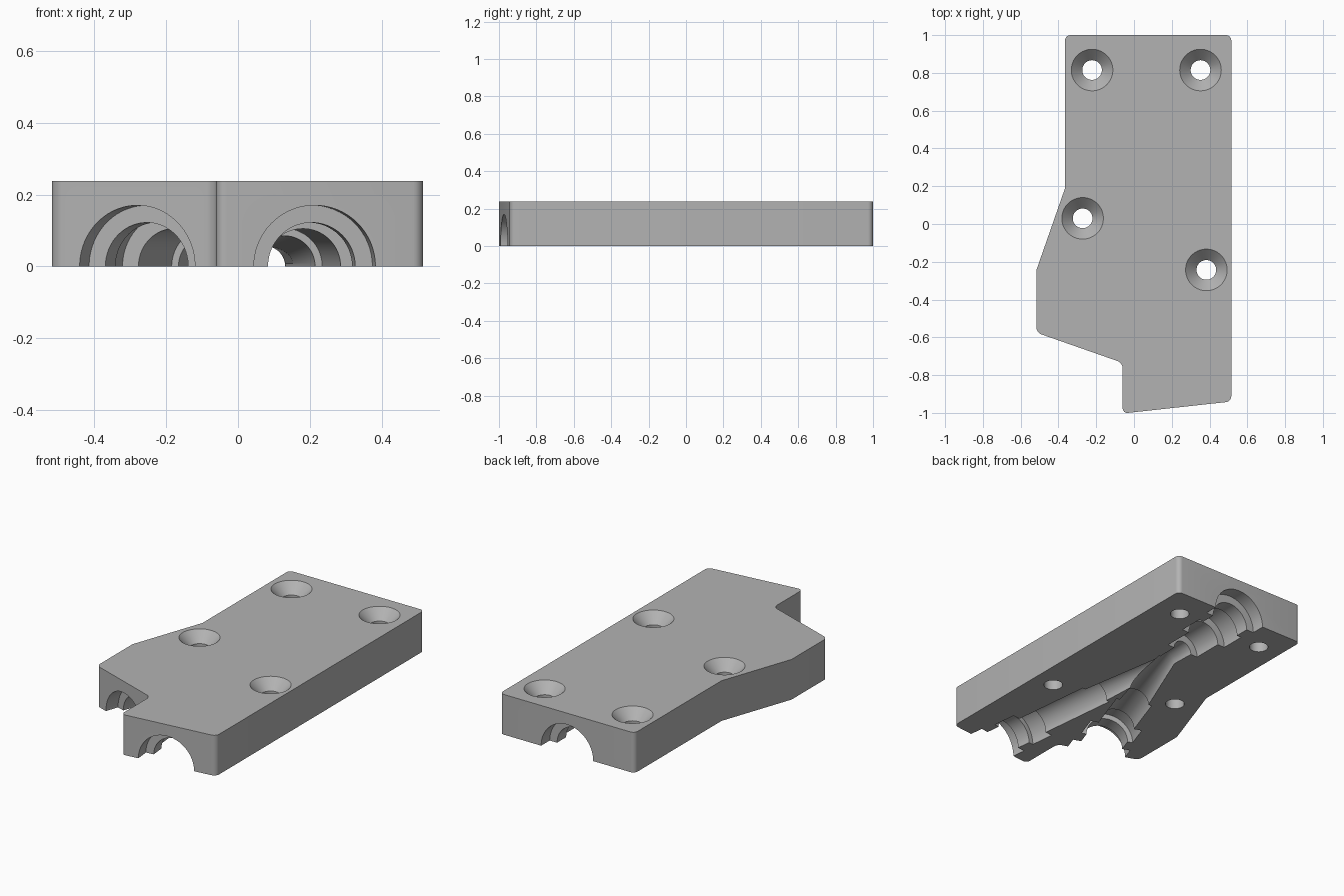
import bpy, bmesh, math
from mathutils import Vector, Matrix

if "Cube" in bpy.data.objects:
    bpy.data.objects.remove(bpy.data.objects["Cube"], do_unlink=True)

HEIGHT = 0.237
SIDES = 64

grey = bpy.data.materials.new("plain grey")
grey.use_nodes = True
grey.diffuse_color = (0.45, 0.45, 0.45, 1)
grey.node_tree.nodes["Principled BSDF"].inputs["Base Color"].default_value = (0.45, 0.45, 0.45, 1)


def make_object(name, bm):
    bmesh.ops.recalc_face_normals(bm, faces=bm.faces)
    mesh = bpy.data.meshes.new(name)
    bm.to_mesh(mesh)
    bm.free()
    mesh.materials.append(grey)
    obj = bpy.data.objects.new(name, mesh)
    bpy.context.collection.objects.link(obj)
    return obj


def lathe(name, profile, origin, axis):
    """Closed solid turned about an axis; profile holds (distance, radius)."""
    bm = bmesh.new()
    turn = Vector((0, 0, 1)).rotation_difference(Vector(axis).normalized()).to_matrix().to_4x4()
    place = Matrix.Translation(origin) @ turn
    rings = []
    for dist, radius in profile:
        ring = []
        for i in range(SIDES):
            a = math.tau * i / SIDES
            ring.append(bm.verts.new(place @ Vector((radius * math.cos(a), radius * math.sin(a), dist))))
        rings.append(ring)
    for low, high in zip(rings, rings[1:]):
        for i in range(SIDES):
            j = (i + 1) % SIDES
            bm.faces.new((low[i], low[j], high[j], high[i]))
    bm.faces.new(rings[0][::-1])
    bm.faces.new(rings[-1])
    return make_object(name, bm)


def port_profile(bore_end, bore_radius, end):
    """Lip, neck, chamber and bore, then a tapering passage."""
    return [(-0.1, 0.17), (0.08, 0.17), (0.08, 0.122), (0.165, 0.122),
            (0.165, 0.152), (0.31, 0.152), (0.31, 0.105), (bore_end, 0.105),
            (bore_end, bore_radius), (end, 0.055)]


# Plate outline: x, y, and whether the corner is rounded
outline = [(-0.365, 1, 1), (-0.365, 0.19, 0), (-0.517, -0.245, 0), (-0.517, -0.575, 1),
           (-0.06, -0.735, 1), (-0.06, -1.003, 1), (0.515, -0.94, 1), (0.515, 1, 1)]
bm = bmesh.new()
bottom = [bm.verts.new((x, y, 0)) for x, y, r in outline]
top = [bm.verts.new((x, y, HEIGHT)) for x, y, r in outline]
bm.faces.new(bottom[::-1])
bm.faces.new(top)
for i in range(len(outline)):
    j = (i + 1) % len(outline)
    bm.faces.new((bottom[i], bottom[j], top[j], top[i]))
corners = [bm.edges.get((bottom[i], top[i])) for i, p in enumerate(outline) if p[2]]
bmesh.ops.bevel(bm, geom=corners, offset=0.028, segments=6, profile=0.5, affect='EDGES')
plate = make_object("split_channel_plate", bm)

# Branching channels in the underside
cutters = [
    lathe("front_channel_cutter", port_profile(0.80, 0.085, 1.34), (0.213, -0.971, 0), (-0.104, 0.995, 0)),
    lathe("side_channel_cutter", port_profile(0.59, 0.085, 1.12), (-0.28, -0.658, 0), (0.33, 0.944, 0)),
    lathe("back_channel_cutter", port_profile(0.49, 0.06, 0.65), (0.075, 1, 0), (0, -1, 0)),
]

# Countersunk screw holes
for x, y in [(-0.222, 0.815), (0.352, 0.815), (-0.272, 0.03), (0.383, -0.243)]:
    cutters.append(lathe("screw_hole_cutter",
                         [(-0.1, 0.052), (HEIGHT - 0.06, 0.052), (HEIGHT, 0.11), (HEIGHT + 0.1, 0.11)],
                         (x, y, 0), (0, 0, 1)))

bpy.ops.object.select_all(action='DESELECT')
bpy.context.view_layer.objects.active = plate
plate.select_set(True)
for cutter in cutters:
    cutter.hide_render = True
    mod = plate.modifiers.new("cut", 'BOOLEAN')
    mod.operation = 'DIFFERENCE'
    mod.solver = 'EXACT'
    mod.object = cutter
    bpy.ops.object.modifier_apply(modifier=mod.name)
    bpy.data.objects.remove(cutter, do_unlink=True)

bpy.ops.object.shade_smooth_by_angle(angle=math.radians(25))
